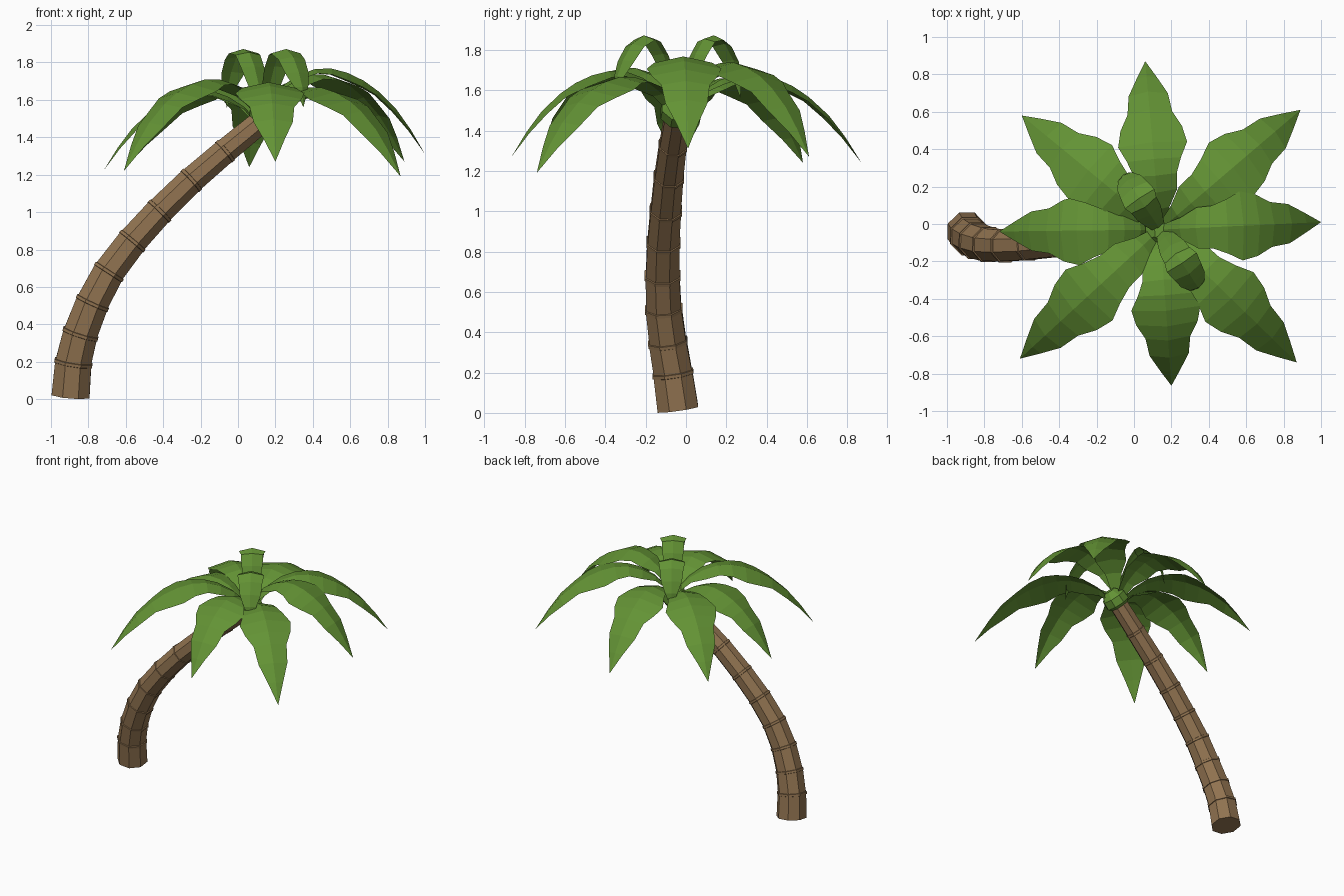
import bpy, bmesh, math
from mathutils import Vector

if "Cube" in bpy.data.objects:
    bpy.data.objects.remove(bpy.data.objects["Cube"])

def material(name, col):
    m = bpy.data.materials.new(name)
    m.diffuse_color = (*col, 1)
    m.use_nodes = True
    m.node_tree.nodes["Principled BSDF"].inputs["Base Color"].default_value = m.diffuse_color
    return m

bark = material("bark", (0.28, 0.17, 0.08))
green = material("leaf_green", (0.125, 0.29, 0.035))

def make(name, verts, faces, mat):
    me = bpy.data.meshes.new(name)
    me.from_pydata(verts, [], faces)
    bm = bmesh.new()
    bm.from_mesh(me)
    bmesh.ops.recalc_face_normals(bm, faces=bm.faces)
    bm.to_mesh(me)
    bm.free()
    me.materials.append(mat)
    ob = bpy.data.objects.new(name, me)
    bpy.context.collection.objects.link(ob)
    return ob

def tube(name, rings, mat, n=8):
    """Closed octagonal tube through (centre, axis, radius) rings."""
    verts, faces = [], []
    for c, axis, r in rings:
        side = Vector((0, 1, 0))
        side = (side - axis * side.dot(axis)).normalized()
        other = axis.cross(side)
        for k in range(n):
            a = 2 * math.pi * (k + 0.5) / n
            verts.append(c + (side * math.cos(a) + other * math.sin(a)) * r)
    for i in range(len(rings) - 1):
        for k in range(n):
            j = (k + 1) % n
            faces.append((i*n + k, i*n + j, i*n + n + j, i*n + n + k))
    faces += [tuple(range(n)), tuple(range(len(verts) - n, len(verts)))]
    return make(name, verts, faces, mat)

# Trunk: curved, tapered, with a thin raised band at each joint
path = [Vector(p) for p in (
    (-0.895, -0.04, 0.018), (-0.88, -0.065, 0.195), (-0.842, -0.09, 0.35),
    (-0.778, -0.11, 0.515), (-0.69, -0.116, 0.68), (-0.565, -0.112, 0.845),
    (-0.42, -0.10, 1.005), (-0.25, -0.085, 1.17), (-0.07, -0.065, 1.325),
    (0.125, -0.04, 1.485))]
last = len(path) - 1
rings = []
for i, p in enumerate(path):
    axis = (path[min(i + 1, last)] - path[max(i - 1, 0)]).normalized()
    r = 0.11 - 0.042 * i / last
    if i in (0, last):
        rings.append((p, axis, r))
    else:
        for off, k in ((-0.01, 1.0), (-0.008, 1.05), (0.008, 1.05), (0.01, 0.98)):
            rings.append((p + axis * off, axis, r * k))
tube("trunk", rings, bark)

# Crown bulb holding the leaf stalks
axis = (path[-1] - path[-2]).normalized()
tube("crown_bulb", [(path[-1] + axis * d, axis, r) for d, r in
     ((-0.03, 0.07), (-0.01, 0.092), (0.05, 0.09), (0.10, 0.04))], green)

def leaf(name, start, tip_xy, prof, fold):
    """Folded leaf; prof rows are (fraction of reach, height, half width)."""
    out = Vector((tip_xy[0] - start.x, tip_xy[1] - start.y, 0))
    side = Vector((-out.y, out.x, 0)).normalized()
    mids = [start + out * t + Vector((0, 0, z)) for t, z, w in prof]
    verts, faces = [], []
    for i, (t, z, w) in enumerate(prof[:-1]):
        tangent = (mids[i + 1] - mids[max(i - 1, 0)]).normalized()
        down = side.cross(tangent)
        if down.z > 0:
            down = -down
        verts += [mids[i] + side * w + down * w * fold, mids[i],
                  mids[i] - side * w + down * w * fold]
    verts.append(mids[-1])
    n = len(prof) - 1
    for i in range(n - 1):
        a = 3 * i
        faces += [(a, a + 1, a + 4, a + 3), (a + 1, a + 2, a + 5, a + 4)]
    a = 3 * (n - 1)
    faces += [(a, a + 1, a + 3), (a + 1, a + 2, a + 3)]
    make(name, verts, faces, green)

crown = Vector((0.14, -0.03, 0))

# Eight large drooping leaves: tip position and how far the arch is raised
shape = [(0.02, 1.55, 0.03), (0.12, 1.65, 0.06), (0.22, 1.705, 0.11),
         (0.32, 1.735, 0.115), (0.42, 1.735, 0.145), (0.52, 1.71, 0.185),
         (0.62, 1.665, 0.165), (0.71, 1.605, 0.12), (0.82, 1.505, 0.105),
         (0.91, 1.39, 0.055), (1.0, 1.25, 0)]
tips = [(1.0, 0.01, 1.31, 0.03), (0.89, 0.61, 1.27, 0.0),
        (0.06, 0.87, 1.24, -0.055), (-0.60, 0.58, 1.24, -0.08),
        (-0.72, -0.04, 1.22, -0.09), (-0.61, -0.72, 1.22, -0.025),
        (0.20, -0.865, 1.27, -0.045), (0.87, -0.74, 1.19, -0.07)]
for i, (x, y, z, lift) in enumerate(tips):
    prof = [(t, h + (z - 1.25) * t ** 3 + lift * (1 - t ** 3), w)
            for t, h, w in shape]
    leaf(f"large_leaf_{i + 1}", crown, (x, y), prof, 0.22)

# Two small curled leaves on top
curl = [(0.0, 1.54, 0.03), (0.12, 1.66, 0.055), (0.26, 1.78, 0.075),
        (0.40, 1.855, 0.08), (0.56, 1.872, 0.095), (0.74, 1.83, 0.085),
        (0.88, 1.75, 0.075), (0.97, 1.67, 0.045), (1.0, 1.56, 0)]
leaf("small_leaf_back", crown, (-0.06, 0.27), curl, 0.25)
leaf("small_leaf_front", crown, (0.35, -0.35), curl, 0.25)
